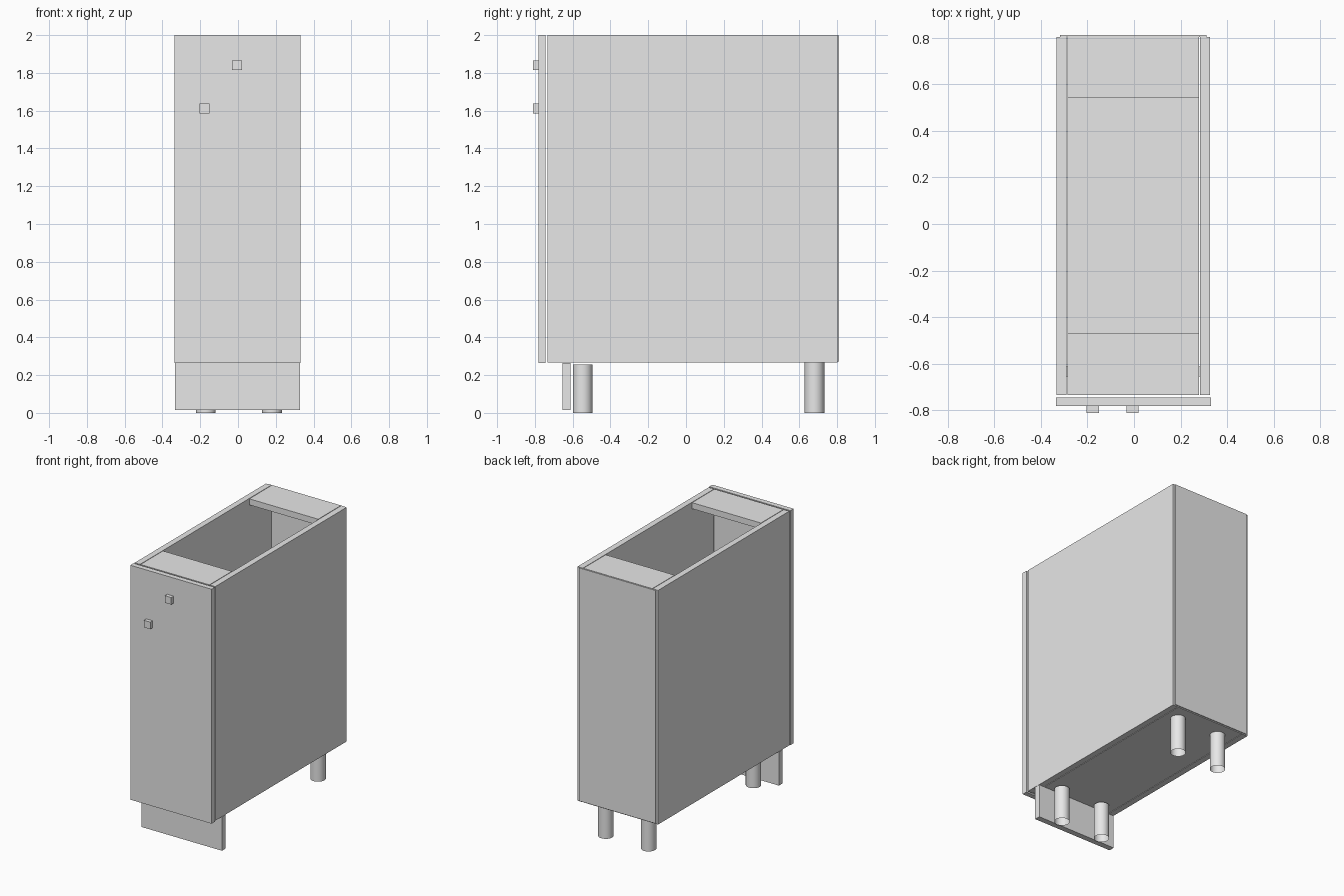
import bpy
import bmesh
from mathutils import Matrix

cube = bpy.data.objects.get("Cube")
if cube:
    bpy.data.objects.remove(cube, do_unlink=True)

# One plain light grey for the whole cabinet
grey = bpy.data.materials.new("light_grey")
grey.use_nodes = True
grey.diffuse_color = (0.8, 0.8, 0.8, 1)
grey.node_tree.nodes["Principled BSDF"].inputs["Base Color"].default_value = (0.8, 0.8, 0.8, 1)


def add_object(name, bm):
    mesh = bpy.data.meshes.new(name)
    bm.to_mesh(mesh)
    bm.free()
    mesh.materials.append(grey)
    obj = bpy.data.objects.new(name, mesh)
    bpy.context.collection.objects.link(obj)
    return obj


def box(name, x, y, z):
    """Box spanning the given (low, high) range on each axis."""
    bm = bmesh.new()
    size = [b - a for a, b in (x, y, z)]
    centre = [(a + b) / 2 for a, b in (x, y, z)]
    bmesh.ops.create_cube(bm, size=1, matrix=Matrix.Translation(centre) @ Matrix.Diagonal((*size, 1)))
    return add_object(name, bm)


def leg(name, x, y, top, radius=0.052):
    """Round leg, open at the ends."""
    bm = bmesh.new()
    bmesh.ops.create_cone(bm, cap_ends=False, segments=32, radius1=radius, radius2=radius,
                          depth=top, matrix=Matrix.Translation((x, y, top / 2)))
    for face in bm.faces:
        face.smooth = True
    add_object(name, bm)


BASE, TOP, BOARD = 0.266, 2.0, 0.045
FRONT, BACK = -0.733, 0.802
INNER = (-0.285, 0.279)

# Carcass boards
box("right_side", (-0.333, -0.289), (FRONT, BACK), (BASE, TOP))
box("left_side", (0.283, 0.327), (FRONT, BACK), (BASE, TOP))
box("bottom_board", INNER, (FRONT, BACK), (BASE, BASE + BOARD))
box("front_rail", INNER, (FRONT, -0.47), (TOP - BOARD, TOP))
box("back_rail", INNER, (0.54, BACK), (TOP - BOARD, TOP))
box("back_panel", (-0.318, 0.311), (BACK + 0.001, 0.81), (BASE + 0.006, TOP - 0.002))

# Door and its two small square knobs
box("door", (-0.335, 0.331), (-0.782, -0.744), (0.264, TOP))
for name, x, z in (("upper_knob", -0.006, 1.84), ("lower_knob", -0.177, 1.612)):
    box(name, (x - 0.026, x + 0.026), (-0.81, -0.782), (z - 0.026, z + 0.026))

# Plinth and legs
box("plinth", (-0.333, 0.327), (-0.655, -0.612), (0.014, 0.264))
for side, x in (("right", -0.17), ("left", 0.18)):
    leg("front_" + side + "_leg", x, -0.547, 0.255)
    leg("back_" + side + "_leg", x, 0.68, 0.266)
